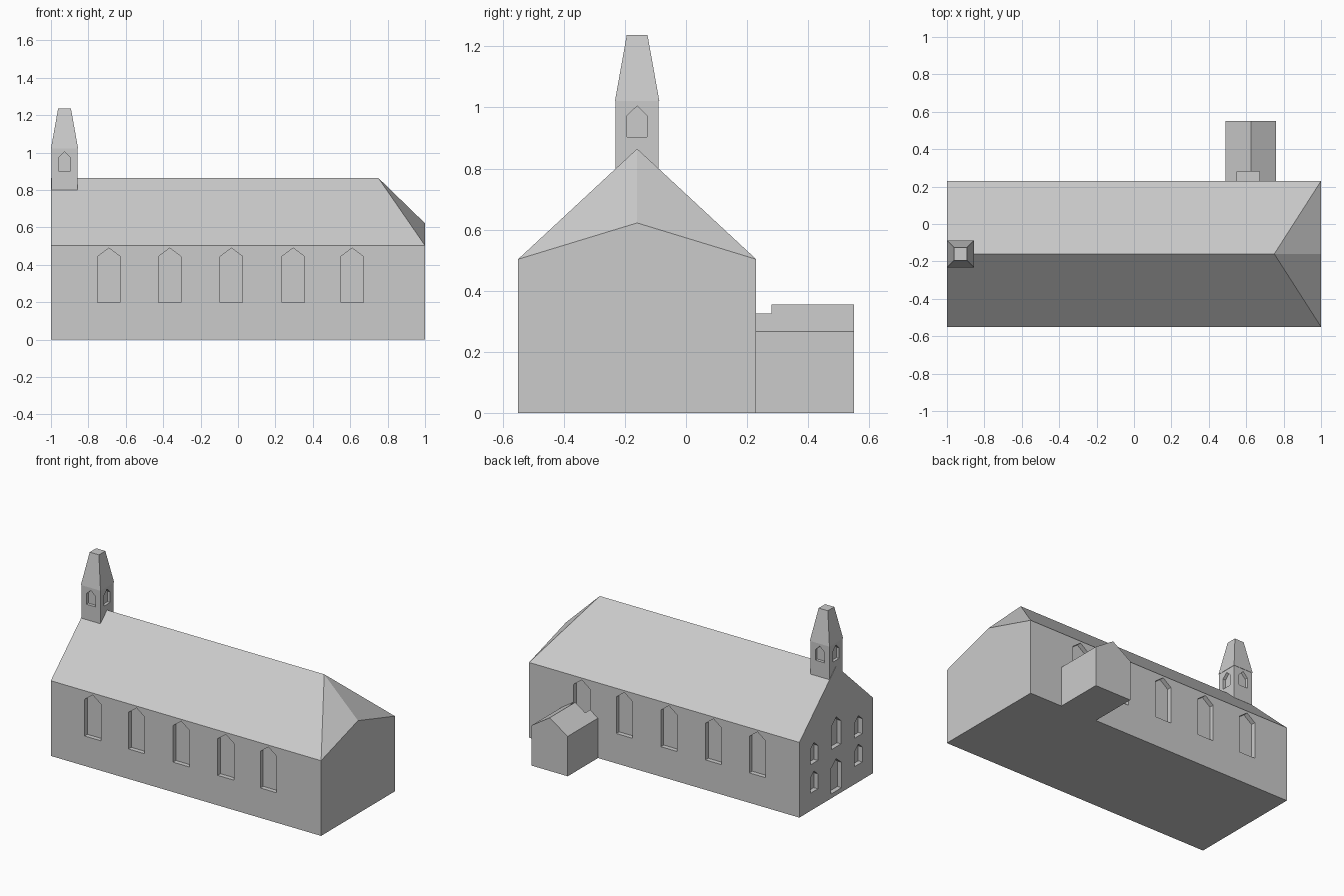
import bpy, bmesh
from mathutils import Vector

if "Cube" in bpy.data.objects:
    bpy.data.objects.remove(bpy.data.objects["Cube"])

stone = bpy.data.materials.new("light grey stone")
stone.diffuse_color = (0.6, 0.6, 0.6, 1)
stone.use_nodes = True
stone.node_tree.nodes["Principled BSDF"].inputs["Base Color"].default_value = stone.diffuse_color


def make(name, bm):
    bmesh.ops.recalc_face_normals(bm, faces=bm.faces)
    me = bpy.data.meshes.new(name)
    bm.to_mesh(me)
    bm.free()
    me.materials.append(stone)
    ob = bpy.data.objects.new(name, me)
    bpy.context.collection.objects.link(ob)
    return ob


def loft(bm, a, b):
    """Closed solid between two matching outlines."""
    va, vb = [bm.verts.new(p) for p in a], [bm.verts.new(p) for p in b]
    bm.faces.new(va)
    bm.faces.new(vb[::-1])
    n = len(va)
    for i in range(n):
        j = (i + 1) % n
        bm.faces.new((va[i], vb[i], vb[j], va[j]))


def arch(bm, centre, axis, w, z0, zs, z1, depth, out=0.05):
    """Pointed window cutter; centre is on the wall, axis is its outward normal."""
    c, n = Vector(centre), Vector(axis)
    side = Vector((-n.y, n.x, 0))
    pts = [(-w/2, z0), (w/2, z0), (w/2, zs), (0, z1), (-w/2, zs)]
    ring = [c + side * u + Vector((0, 0, z)) for u, z in pts]
    loft(bm, [p - n * depth for p in ring], [p + n * out for p in ring])


def cut(targets, cutter):
    cutter.hide_render = True
    for ob in targets:
        mod = ob.modifiers.new("openings", 'BOOLEAN')
        mod.operation, mod.solver, mod.object = 'DIFFERENCE', 'EXACT', cutter
        bpy.context.view_layer.objects.active = ob
        bpy.ops.object.modifier_apply(modifier=mod.name)
    bpy.data.objects.remove(cutter)


def rect(x0, x1, y0, y1, z):
    return [(x0, y0, z), (x1, y0, z), (x1, y1, z), (x0, y1, z)]


# Nave with gable on the left and half-hipped roof on the right
F, B, M = -0.55, 0.23, -0.16
bm = bmesh.new()
V = lambda *p: bm.verts.new(p)
lf, lb, lft, lbt, ltop = V(-1, F, 0), V(-1, B, 0), V(-1, F, .503), V(-1, B, .503), V(-1, M, .865)
rf, rb, rft, rbt, rtop = V(1, F, 0), V(1, B, 0), V(1, F, .503), V(1, B, .503), V(1, M, .622)
hip = V(.75, M, .865)
for f in [(lf, lb, rb, rf), (lf, lft, ltop, lbt, lb), (rf, rb, rbt, rtop, rft),
          (lf, rf, rft, lft), (lb, lbt, rbt, rb), (lft, rft, hip, ltop),
          (lbt, ltop, hip, rbt), (rft, rtop, hip), (rbt, hip, rtop)]:
    bm.faces.new(f)
nave = make("nave", bm)

# Side annex with its own gabled roof
bm = bmesh.new()
prof = [(.49, 0), (.76, 0), (.76, .267), (.625, .355), (.49, .267)]
loft(bm, [(x, B, z) for x, z in prof], [(x, .55, z) for x, z in prof])
annex = make("annex", bm)

# Window and door openings of the nave
bm = bmesh.new()
for x in (-.69, -.365, -.035, .295, .61):
    arch(bm, (x, F, 0), (0, -1, 0), .12, .2, .445, .49, .03)
    arch(bm, (x, B, 0), (0, 1, 0), .12, .2, .445, .49, .03)
for y in (M - .235, M + .235):
    for z in (.118, .308):
        arch(bm, (-1, y, 0), (-1, 0, 0), .08, z, z + .1, z + .135, .03)
arch(bm, (-1, M, 0), (-1, 0, 0), .11, .03, .2, .245, .03)
arch(bm, (-1, M, 0), (-1, 0, 0), .1, .325, .48, .525, .03)
cut([nave, annex], make("opening_cutter", bm))

# Bell tower with an opening on every side
tx, h = -.9275, .0705
bm = bmesh.new()
loft(bm, rect(tx - h, tx + h, M - h, M + h, .8), rect(tx - h, tx + h, M - h, M + h, 1.022))
tower = make("bell_tower", bm)
bm = bmesh.new()
for ax in ((1, 0, 0), (-1, 0, 0), (0, 1, 0), (0, -1, 0)):
    arch(bm, (tx + ax[0] * h, M + ax[1] * h, 0), ax, .066, .903, .973, 1.005, .02)
cut([tower], make("belfry_cutter", bm))

# Truncated spire
bm = bmesh.new()
s, t = .0725, .034
loft(bm, rect(tx - s, tx + s, M - s, M + s, 1.022), rect(tx - t, tx + t, M - t, M + t, 1.237))
make("spire", bm)
